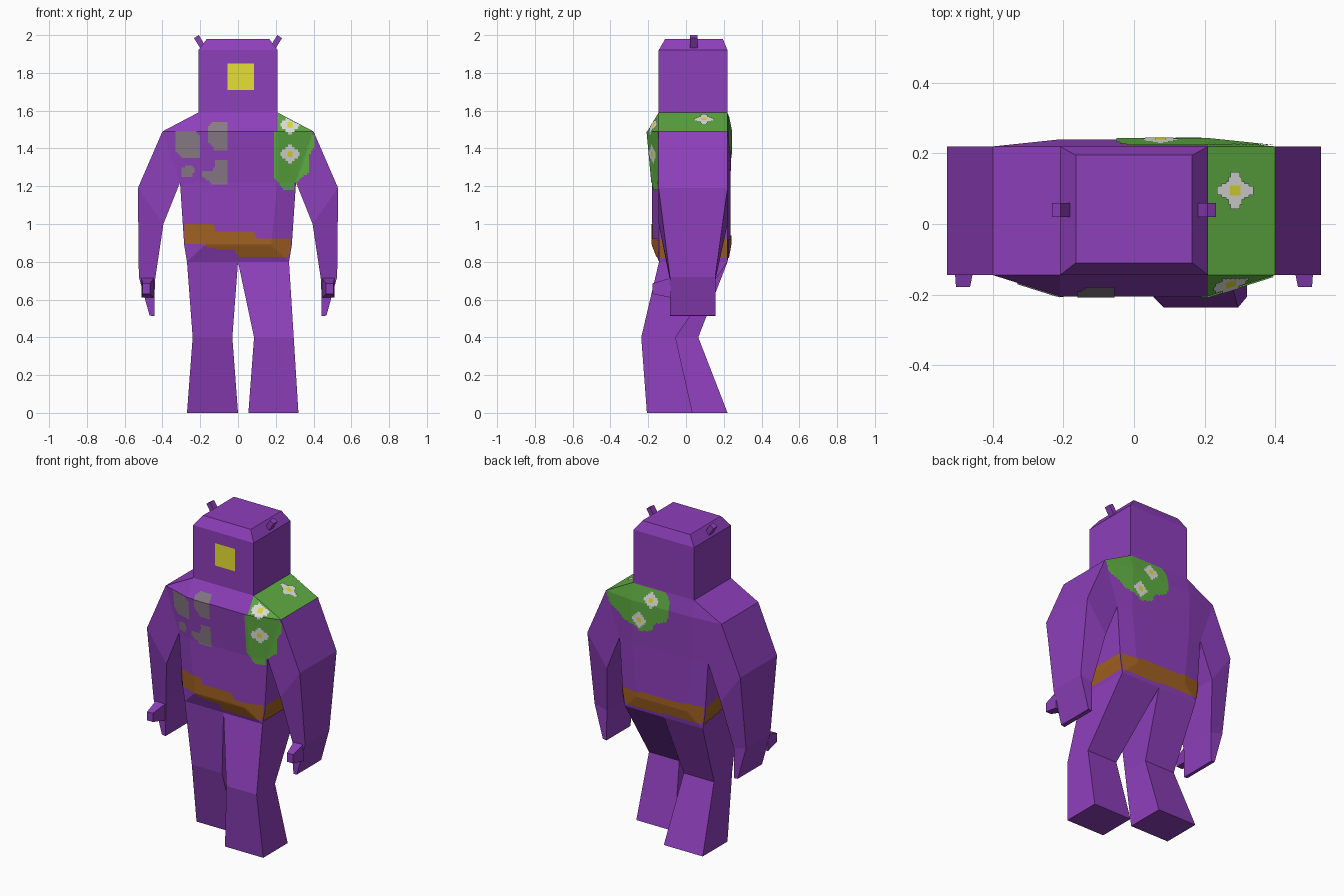
import bpy, bmesh, math
from mathutils import Vector, Matrix
from mathutils.bvhtree import BVHTree

if "Cube" in bpy.data.objects:
    bpy.data.objects.remove(bpy.data.objects["Cube"])


def material(name, r, g, b):
    m = bpy.data.materials.new(name)
    m.diffuse_color = (r, g, b, 1)
    m.use_nodes = True
    m.node_tree.nodes["Principled BSDF"].inputs["Base Color"].default_value = m.diffuse_color
    return m


PURPLE = material("purple", 0.27, 0.05, 0.50)
GREEN = material("moss green", 0.115, 0.42, 0.055)
GREY = material("stone grey", 0.25, 0.20, 0.24)
BROWN = material("belt brown", 0.36, 0.12, 0.015)
YELLOW = material("yellow", 0.85, 0.80, 0.035)
WHITE = material("petal white", 0.78, 0.78, 0.76)
trees = {}


def finish(bm, name, *mats):
    me = bpy.data.meshes.new(name)
    bm.to_mesh(me)
    for m in mats:
        me.materials.append(m)
    ob = bpy.data.objects.new(name, me)
    bpy.context.collection.objects.link(ob)
    trees[name] = BVHTree.FromBMesh(bm)
    bm.free()
    return ob


def loft(name, rings, mats=(PURPLE,), rule=None):
    """Skin a stack of closed rings, with both ends capped."""
    bm = bmesh.new()
    loops = [[bm.verts.new(p) for p in r] for r in rings]
    n = len(rings[0])
    for a, b in zip(loops, loops[1:]):
        for i in range(n):
            j = (i + 1) % n
            bm.faces.new((a[i], a[j], b[j], b[i]))
    bm.faces.new(loops[0])
    bm.faces.new(loops[-1])
    bmesh.ops.remove_doubles(bm, verts=bm.verts, dist=1e-4)
    bmesh.ops.recalc_face_normals(bm, faces=bm.faces)
    if rule:
        for f in bm.faces:
            f.material_index = rule(f.calc_center_median())
    return finish(bm, name, *mats)


def rect(x0, x1, y0, y1, z):
    return [(x0, y0, z), (x1, y0, z), (x1, y1, z), (x0, y1, z)]


def octagon(z, side, ys0, ys1, mid, y0, y1):
    return [(-side, ys0, z), (-mid, y0, z), (mid, y0, z), (side, ys0, z),
            (side, ys1, z), (mid, y1, z), (-mid, y1, z), (-side, ys1, z)]


# Torso, with one green shoulder
loft("torso", [octagon(1.59, .21, -.145, .22, .21, -.145, .22),
               octagon(1.49, .40, -.145, .22, .21, -.205, .24),
               octagon(1.22, .307, -.145, .22, .21, -.180, .236),
               octagon(0.89, .285, -.142, .22, .175, -.178, .236),
               octagon(0.80, .27, -.143, .22, .27, -.143, .22)],
     (PURPLE, GREEN), lambda c: int(c.z > 1.5 and .2 < c.x))

# Head with bevelled crown
loft("head", [rect(-.21, .21, -.145, .22, 1.58), rect(-.21, .21, -.145, .22, 1.92),
              rect(-.165, .165, -.11, .195, 1.98)])

# Legs in mid-stride: (x0, x1, y0, y1) at hip, knee and foot
for side, hip, knee, foot in (
        ("right", (-.27, 0, -.143, .22), (-.24, -.03, -.115, .065), (-.27, 0, -.025, .22)),
        ("left", (0, .27, -.143, .22), (.085, .295, -.237, -.055), (.055, .32, -.207, .035))):
    loft(side + "_leg", [rect(*hip, .80), rect(*knee, .40), rect(*foot, 0)])

# Arms, thumbs and horns, mirrored
for side, s in (("right", -1), ("left", 1)):
    def section(ox, oz, ix, iz, y0, y1):
        return [(s * ox, y0, oz), (s * ox, y1, oz), (s * ix, y1, iz), (s * ix, y0, iz)]

    def slab(x0, x1, z0, z1, y):
        return [(s * x0, y, z0), (s * x1, y, z0), (s * x1, y, z1), (s * x0, y, z1)]

    loft(side + "_arm", [section(.40, 1.49, .307, 1.22, -.145, .22),
                         section(.53, 1.19, .395, 1.00, -.145, .22),
                         section(.525, .72, .44, .70, -.085, .155),
                         section(.468, .515, .443, .512, -.085, .155)])
    loft(side + "_thumb", [slab(.445, .512, .61, .715, -.08), slab(.465, .505, .63, .685, -.178)])

    bm = bmesh.new()
    bmesh.ops.create_cube(bm, size=1, matrix=Matrix.Translation((s * .203, .04, 1.964))
                          @ Matrix.Rotation(s * math.radians(32), 4, 'Y')
                          @ Matrix.Diagonal((.03, .04, .066, 1)))
    finish(bm, side + "_horn", PURPLE)


# Painted details: thin sheets of small cells laid on the surface by ray casting
VIEWS = {"front": (lambda a, b: (a, -2, b), (0, 1, 0)), "back": (lambda a, b: (a, 2, b), (0, -1, 0)),
         "right": (lambda a, b: (-2, a, b), (1, 0, 0)), "left": (lambda a, b: (2, a, b), (-1, 0, 0)),
         "top": (lambda a, b: (a, b, 3), (0, 0, -1))}


def decal(name, mat, view, inside, box, targets, lift=.004, cell=.01):
    place, d = VIEWS[view]
    d = Vector(d)
    a0, a1, b0, b1 = box
    na, nb = round((a1 - a0) / cell), round((b1 - b0) / cell)
    bm = bmesh.new()
    cache = {}

    def corner(i, j):
        if (i, j) not in cache:
            o = Vector(place(a0 + (a1 - a0) * i / na, b0 + (b1 - b0) * j / nb))
            hits = [h for h in (trees[t].ray_cast(o, d) for t in targets) if h[0]]
            cache[i, j] = None
            if hits:
                cache[i, j] = bm.verts.new(min(hits, key=lambda h: h[3])[0] - d * lift)
        return cache[i, j]

    for i in range(na):
        for j in range(nb):
            if inside(a0 + (a1 - a0) * (i + .5) / na, b0 + (b1 - b0) * (j + .5) / nb):
                q = [corner(i, j), corner(i + 1, j), corner(i + 1, j + 1), corner(i, j + 1)]
                if all(q):
                    f = bm.faces.new(q)
                    f.normal_update()
                    if f.normal.dot(d) > 0:
                        f.normal_flip()
    finish(bm, name, mat)


def outline(name, mat, view, pts, targets):
    def inside(a, b):
        hit = False
        for (xa, ya), (xb, yb) in zip(pts, pts[1:] + pts[:1]):
            if (ya > b) != (yb > b) and a < xa + (b - ya) * (xb - xa) / (yb - ya):
                hit = not hit
        return hit
    us, vs = zip(*pts)
    decal(name, mat, view, inside, (min(us), max(us), min(vs), max(vs)), targets)


def flower(name, view, u, v, r=.05):
    def petals(a, b):
        a, b = abs(a - u) / r, abs(b - v) / r
        return (min(a, b) < .42 and max(a, b) < .8) or min(a, b) < .25 or a + b < .95

    box = (u - r, u + r, v - r, v + r)
    decal(name + "_petals", WHITE, view, petals, box, ["torso"], .006, .0066)
    decal(name + "_centre", YELLOW, view, lambda a, b: True,
          (u - r * .28, u + r * .28, v - r * .28, v + r * .28), ["torso"], .008, .007)


# Eye
decal("eye", YELLOW, "front", lambda a, b: True, (-.055, .085, 1.71, 1.85), ["head"])

# Moss on chest and back
outline("chest_moss", GREEN, "front",
        [(.19, 1.49), (.40, 1.49), (.405, 1.41), (.38, 1.37), (.38, 1.28), (.33, 1.24),
         (.29, 1.18), (.24, 1.18), (.22, 1.21), (.19, 1.24)], ["torso", "left_arm"])
outline("back_moss", GREEN, "back",
        [(.40, 1.49), (.21, 1.588), (-.02, 1.588), (-.05, 1.54), (-.05, 1.45), (-.03, 1.41),
         (.05, 1.38), (.07, 1.33), (.15, 1.31), (.20, 1.34), (.27, 1.35), (.31, 1.39), (.37, 1.42)],
        ["torso", "left_arm"])
flower("chest_flower", "front", .275, 1.37)
flower("collar_flower", "front", .275, 1.525)
flower("shoulder_flower", "top", .287, .095, .052)
flower("upper_back_flower", "back", .075, 1.52)
flower("lower_back_flower", "back", .155, 1.38)

# Stone patches on the chest
for i, pts in enumerate((
        [(-.33, 1.49), (-.33, 1.38), (-.29, 1.35), (-.20, 1.35), (-.20, 1.46), (-.22, 1.49)],
        [(-.16, 1.51), (-.13, 1.54), (-.055, 1.54), (-.055, 1.39), (-.12, 1.39), (-.16, 1.44)],
        [(-.30, 1.25), (-.24, 1.25), (-.23, 1.29), (-.24, 1.31), (-.28, 1.31), (-.30, 1.29)],
        [(-.19, 1.25), (-.19, 1.28), (-.13, 1.28), (-.12, 1.34), (-.06, 1.34), (-.055, 1.21), (-.13, 1.21)])):
    outline("stone_patch_%d" % (i + 1), GREY, "front", pts, ["torso", "right_arm"])

# Uneven belt around the waist
outline("belt_front", BROWN, "front",
        [(-.292, 1.0), (-.13, 1.0), (-.12, .965), (.08, .965), (.10, .92), (.287, .92), (.275, .825),
         (0, .825), (-.02, .865), (-.15, .87), (-.18, .89), (-.285, .89)], ["torso"])
outline("belt_back", BROWN, "back",
        [(-.288, .94), (.287, .92), (.275, .82), (-.275, .83)], ["torso"])
outline("belt_left_side", BROWN, "left", [(-.142, .825), (.22, .82), (.22, .92), (-.142, .92)], ["torso"])
outline("belt_right_side", BROWN, "right", [(-.142, .89), (.22, .83), (.22, .94), (-.142, 1.0)], ["torso"])
